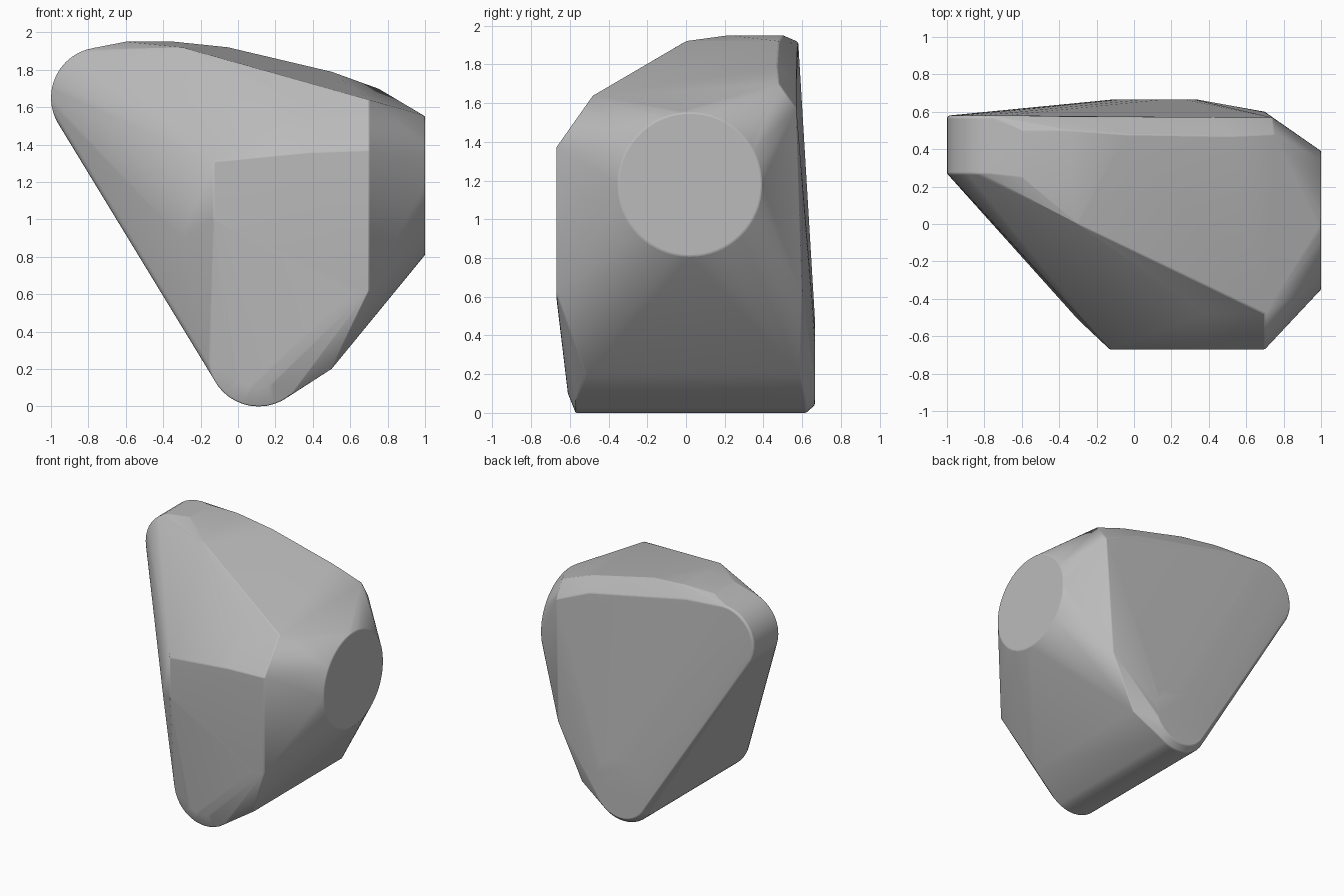
import bpy, bmesh, math

default = bpy.data.objects.get("Cube")
if default:
    bpy.data.objects.remove(default, do_unlink=True)

stone = bpy.data.materials.new("stone grey")
stone.use_nodes = True
colour = (0.5, 0.5, 0.5, 1)
stone.diffuse_color = colour
stone.node_tree.nodes["Principled BSDF"].inputs["Base Color"].default_value = colour

bm = bmesh.new()


def ring(axis, at, u, v, radius, count=40):
    """Circle of hull points around the x or y axis."""
    for i in range(count):
        a = 2 * math.pi * i / count
        p, q = u + radius * math.cos(a), v + radius * math.sin(a)
        bm.verts.new((at, p, q) if axis == "x" else (p, at, q))


# round flat face on the left side
ring("x", 1.0, 0.02, 1.18, 0.37, 64)
ring("x", 0.985, 0.02, 1.18, 0.38, 64)

# rounded foot running front to back
for y, r in ((-0.61, 0.17), (-0.57, 0.27), (0.62, 0.27), (0.665, 0.23)):
    ring("y", y, 0.11, 0.27, r)

# rounded upper corner
for y, r in ((0.25, 0.25), (0.27, 0.27), (0.57, 0.27), (0.58, 0.26)):
    ring("y", y, -0.73, 1.65, r)

# facet corners
front = [(-0.13, -0.67, 1.31), (0.38, -0.67, 1.36), (0.7, -0.67, 1.37),
         (0.7, -0.67, 0.62), (0.6, -0.67, 0.6), (-0.13, -0.67, 1.0),
         (-0.3, -0.51, 0.9)]
top = [(0.38, -0.48, 1.62), (0.7, -0.48, 1.64), (-0.3, 0, 1.92),
       (-0.34, 0.22, 1.95), (-0.6, 0.25, 1.95), (-0.6, 0.5, 1.95),
       (-0.34, 0.5, 1.95), (-0.05, 0.48, 1.92), (0.5, 0.47, 1.79),
       (0.75, 0.48, 1.7)]
back = [(-0.4, 0.575, 1.88), (0.45, 0.57, 1.7), (0.74, 0.57, 1.57),
        (0.7, 0.6, 0.62)]
ridge = [(0.5, -0.52, 0.2), (0.5, 0.59, 0.2)]
for point in front + top + back + ridge:
    bm.verts.new(point)

# wrap the points in one faceted skin
hull = bmesh.ops.convex_hull(bm, input=bm.verts)
loose = [v for v in bm.verts if not v.link_faces]
bmesh.ops.delete(bm, geom=loose, context="VERTS")
bmesh.ops.dissolve_limit(bm, angle_limit=math.radians(1.5),
                         verts=bm.verts, edges=bm.edges)
bmesh.ops.recalc_face_normals(bm, faces=bm.faces)

mesh = bpy.data.meshes.new("rock")
bm.to_mesh(mesh)
bm.free()
mesh.materials.append(stone)
rock = bpy.data.objects.new("rock", mesh)
bpy.context.collection.objects.link(rock)

# softened edges
bevel = rock.modifiers.new("soft edges", "BEVEL")
bevel.width = 0.012
bevel.segments = 2
bevel.angle_limit = math.radians(20)
bpy.context.view_layer.objects.active = rock
rock.select_set(True)
bpy.ops.object.shade_smooth_by_angle(angle=math.radians(30))
rock.modifiers.new("clean shading", "WEIGHTED_NORMAL").keep_sharp = True
